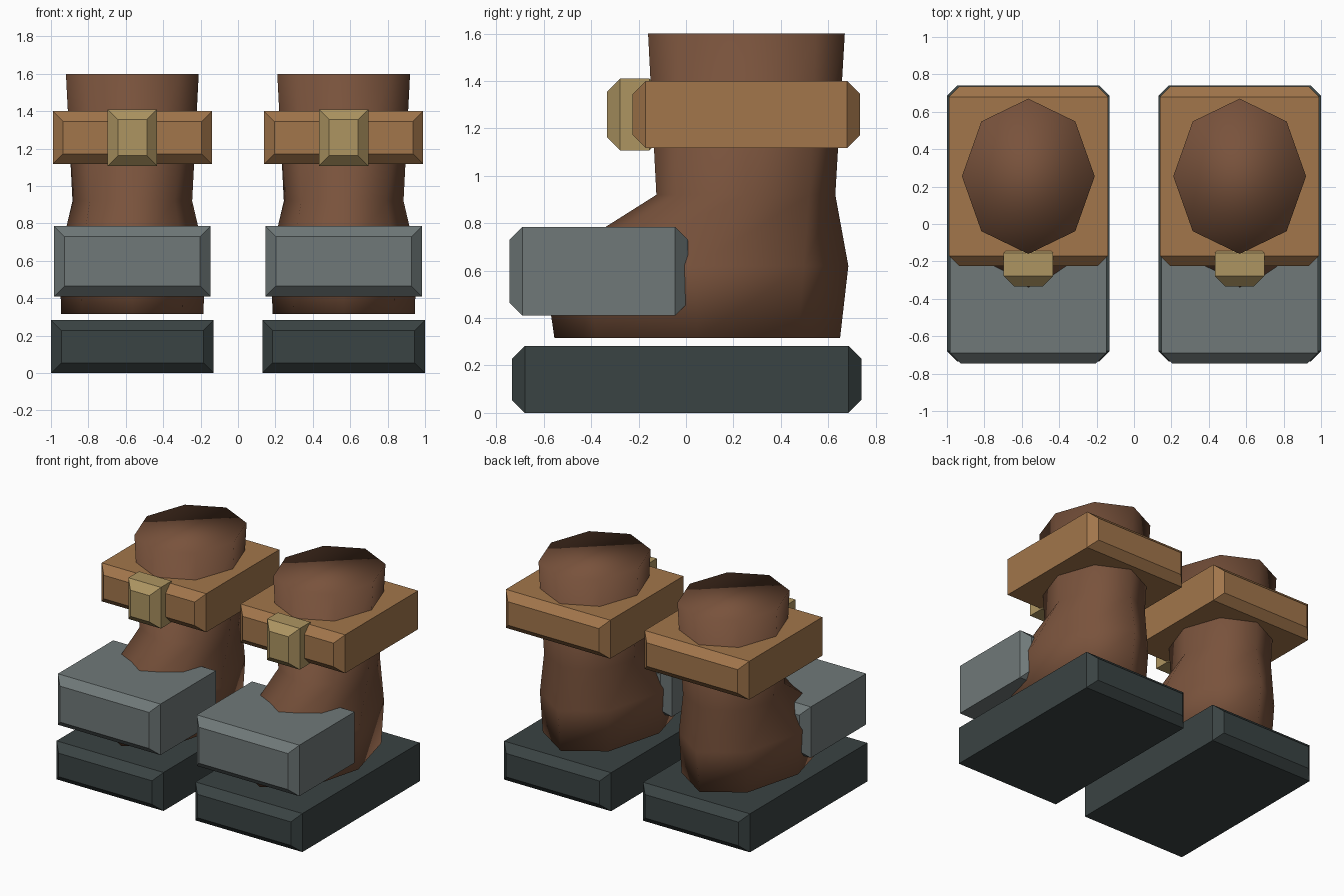
import bpy, bmesh
from math import sin, cos, pi

if "Cube" in bpy.data.objects:
    bpy.data.objects.remove(bpy.data.objects["Cube"])

CX = 0.565     # sideways offset of each boot
BEVEL = 0.055  # chamfer on front and back ends


def material(name, rgb):
    m = bpy.data.materials.new(name)
    m.diffuse_color = (*rgb, 1)
    m.use_nodes = True
    m.node_tree.nodes["Principled BSDF"].inputs["Base Color"].default_value = m.diffuse_color
    return m


def loft(name, rings, mat, smooth=False):
    """Skin a list of equal-length point rings and cap both ends."""
    bm = bmesh.new()
    loops = [[bm.verts.new(p) for p in ring] for ring in rings]
    n = len(loops[0])
    for a, b in zip(loops, loops[1:]):
        for i in range(n):
            j = (i + 1) % n
            bm.faces.new((a[i], a[j], b[j], b[i]))
    bm.faces.new(loops[0])
    bm.faces.new(loops[-1])
    bmesh.ops.recalc_face_normals(bm, faces=bm.faces[:])
    for f in bm.faces:
        f.smooth = smooth
    me = bpy.data.meshes.new(name)
    bm.to_mesh(me)
    bm.free()
    me.materials.append(mat)
    ob = bpy.data.objects.new(name, me)
    bpy.context.collection.objects.link(ob)
    return ob


def block(name, cx, width, y0, y1, z0, z1, mat):
    """Box whose front and back ends are chamfered all round."""
    def rect(y, inset):
        w = width / 2 - inset
        return [(cx - w, y, z0 + inset), (cx + w, y, z0 + inset),
                (cx + w, y, z1 - inset), (cx - w, y, z1 - inset)]
    return loft(name, [rect(y0, BEVEL), rect(y0 + BEVEL, 0),
                       rect(y1 - BEVEL, 0), rect(y1, BEVEL)], mat)


def octagon(cx, z, rx, front, back):
    cy, ry = (front + back) / 2, (back - front) / 2
    return [(cx + rx * cos(k * pi / 4), cy + ry * sin(k * pi / 4), z)
            for k in range(8)]


leather = material("brown_leather", (0.19, 0.085, 0.045))
rubber = material("dark_rubber", (0.042, 0.056, 0.056))
steel = material("grey_steel", (0.16, 0.19, 0.19))
tan = material("tan_leather", (0.36, 0.18, 0.07))
brass = material("brass", (0.42, 0.30, 0.12))

# boot body: height, half width, front y, back y
BODY = [(0.315, 0.38, -0.555, 0.65), (0.62, 0.39, -0.60, 0.685),
        (0.92, 0.32, -0.125, 0.63), (1.6, 0.355, -0.16, 0.67)]

for side, s in (("left", -1), ("right", 1)):
    x = s * CX
    block(side + "_sole", x, 0.87, -0.735, 0.74, 0, 0.283, rubber)
    loft(side + "_boot_body", [octagon(x, *r) for r in BODY], leather, True)
    block(side + "_toe_cap", x, 0.835, -0.745, 0.008, 0.41, 0.785, steel)
    block(side + "_ankle_strap", x, 0.85, -0.225, 0.735, 1.117, 1.4, tan)
    block(side + "_buckle", x, 0.265, -0.333, -0.10, 1.107, 1.41, brass)
